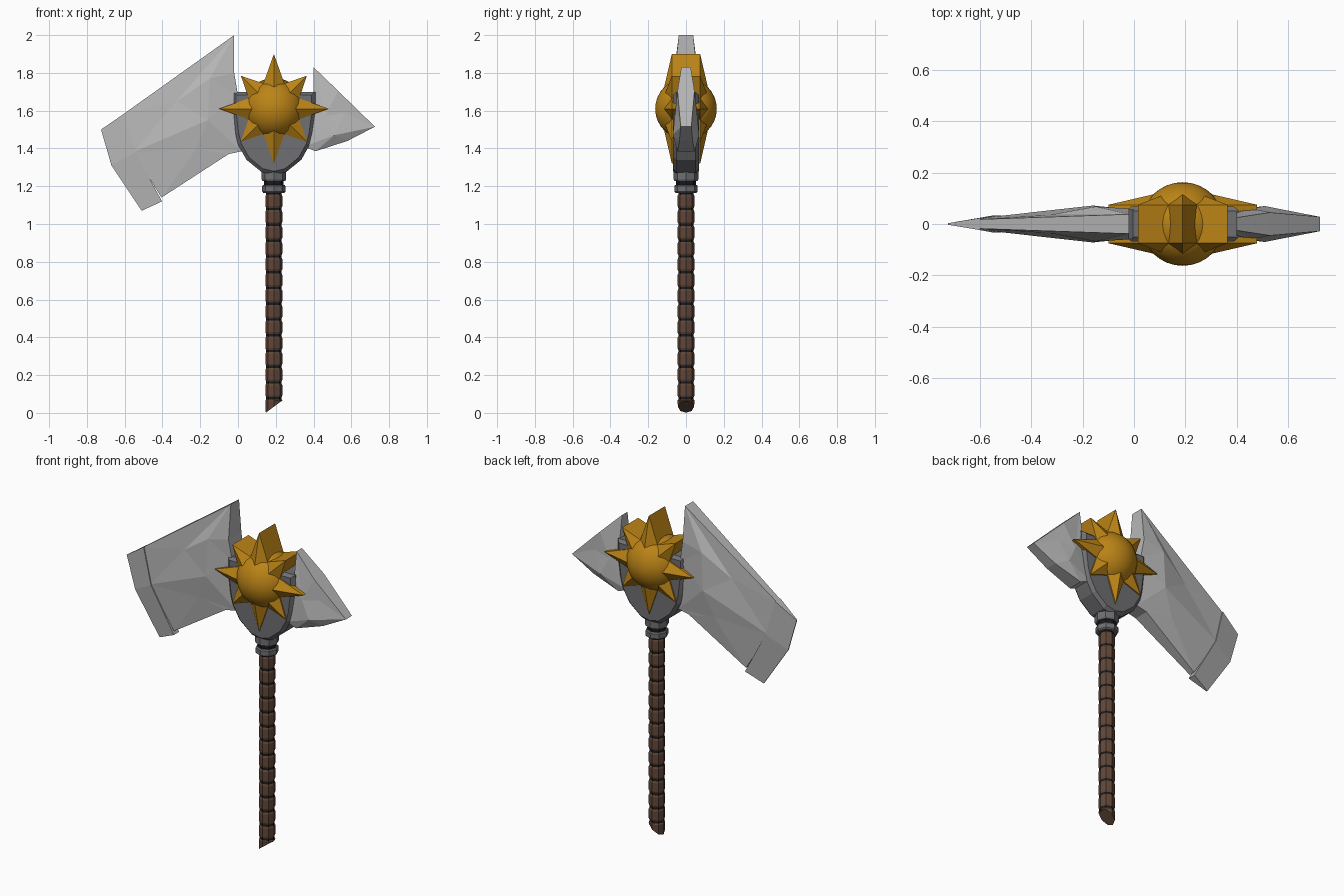
import bpy, bmesh, math
from mathutils import Vector

if "Cube" in bpy.data.objects:
    bpy.data.objects.remove(bpy.data.objects["Cube"])

CX, CZ = 0.19, 1.61          # haft axis and emblem centre


def material(name, rgb):
    m = bpy.data.materials.new(name)
    m.diffuse_color = (*rgb, 1)
    m.use_nodes = True
    m.node_tree.nodes["Principled BSDF"].inputs["Base Color"].default_value = m.diffuse_color
    return m


GOLD = material("gold", (0.50, 0.23, 0.008))
WOOD = material("brown_wrap", (0.12, 0.062, 0.04))
BLACK = material("black", (0.01, 0.01, 0.01))
STEEL = material("dark_steel", (0.16, 0.16, 0.17))
BLADE = material("bright_steel", (0.48, 0.48, 0.48))


def finish(bm, name, mat):
    bmesh.ops.remove_doubles(bm, verts=bm.verts, dist=1e-4)
    bmesh.ops.recalc_face_normals(bm, faces=bm.faces)
    me = bpy.data.meshes.new(name)
    bm.to_mesh(me)
    bm.free()
    ob = bpy.data.objects.new(name, me)
    bpy.context.collection.objects.link(ob)
    me.materials.append(mat)
    return ob


def two_sided(name, pts, faces, mat):
    """Front panel of (x, z, half thickness) points, mirrored in y and joined at the rim."""
    bm = bmesh.new()
    f = [bm.verts.new((x, -t, z)) for x, z, t in pts]
    b = [bm.verts.new((x, t, z)) for x, z, t in pts]
    for idx in faces:
        bm.faces.new([f[i] for i in idx])
        bm.faces.new([b[i] for i in reversed(idx)])
    edges = [(i, j) for idx in faces for i, j in zip(idx, idx[1:] + idx[:1])]
    for i, j in edges:
        if (j, i) not in edges:
            bm.faces.new([f[j], f[i], b[i], b[j]])
    return finish(bm, name, mat)


def lathe(name, profile, mat, sides=8, slant=0.0):
    """Closed solid turned round the haft axis; slant tilts the lowest ring."""
    bm = bmesh.new()
    rings = []
    for k, (r, z) in enumerate(profile):
        ring = []
        for s in range(sides):
            a = 2 * math.pi * s / sides
            dx = r * math.cos(a)
            ring.append(bm.verts.new((CX + dx, r * math.sin(a),
                                      z + (slant * dx if k == 0 else 0))))
        rings.append(ring)
    for lo, hi in zip(rings, rings[1:]):
        for s in range(sides):
            t = (s + 1) % sides
            bm.faces.new([lo[s], lo[t], hi[t], hi[s]])
    bm.faces.new(rings[0][::-1])
    bm.faces.new(rings[-1])
    return finish(bm, name, mat)


# Haft: dark core, wrapped segments, slanted butt
lathe("haft_core", [(0.041, 0.06), (0.041, 1.25)], BLACK)
STEP, Z0 = 0.0835, 0.077
for i in range(13):
    z = Z0 + STEP * i
    lathe(f"haft_wrap_{i + 1}", [(0.041, z + 0.006), (0.045, z + 0.016),
                                 (0.045, z + STEP - 0.016), (0.041, z + STEP - 0.006)], WOOD)
lathe("haft_butt", [(0.043, 0.033), (0.045, 0.066), (0.041, 0.072)], WOOD, slant=0.75)

# Collars under the head
lathe("collar_lower", [(0.056, 1.165), (0.062, 1.172), (0.062, 1.200), (0.056, 1.207)], STEEL)
lathe("collar_gap", [(0.052, 1.20), (0.052, 1.235)], BLACK)
lathe("collar_upper", [(0.060, 1.228), (0.065, 1.236), (0.065, 1.29)], STEEL)

# Shield-shaped head block with a chamfered rim
half = [(0.22, 1.70), (0.22, 1.60), (0.205, 1.48), (0.19, 1.42), (0.145, 1.34), (0.065, 1.275)]
outline = [(CX + x, z) for x, z in half] + [(CX, 1.26)] + [(CX - x, z) for x, z in half[::-1]]
n = len(outline)
inner = [(CX + (x - CX) * 0.91, 1.5 + (z - 1.5) * 0.92) for x, z in outline]
two_sided("head_block",
          [(x, z, 0.05) for x, z in outline] + [(x, z, 0.068) for x, z in inner],
          [[i, (i + 1) % n, n + (i + 1) % n, n + i] for i in range(n)] + [list(range(n, 2 * n))],
          STEEL)

# Eight-pointed sunburst running through the head, ridged on both sides
star = []
for k in range(16):
    r = 0.145 if k % 2 else (0.29 if k % 4 == 0 else 0.247)
    a = math.pi / 2 - k * math.pi / 8
    star.append((CX + r * math.cos(a), CZ + r * math.sin(a), 0.075))
star.append((CX, CZ, 0.142))
two_sided("sunburst", star, [[k, (k + 1) % 16, 16] for k in range(16)], GOLD)

# Round boss in the middle of the sunburst
bpy.ops.mesh.primitive_uv_sphere_add(segments=32, ring_count=16, radius=0.163,
                                     location=(CX, 0, CZ), rotation=(math.pi / 2, 0, 0))
boss = bpy.context.object
boss.name = "boss"
boss.data.materials.append(GOLD)
bpy.ops.object.shade_smooth()

# Large faceted axe blade
two_sided("axe_blade", [
    (-0.02, 2.00, 0.038), (-0.605, 1.583, 0.018), (-0.555, 1.38, 0.028), (-0.405, 1.14, 0.018),
    (-0.05, 1.37, 0.045), (0.02, 1.385, 0.045), (0.0, 1.68, 0.055), (-0.02, 1.80, 0.06),
    (-0.325, 1.65, 0.036), (-0.15, 1.77, 0.068), (-0.16, 1.55, 0.072), (-0.22, 1.40, 0.05)],
    [[0, 1, 8], [0, 8, 9], [0, 9, 7], [1, 2, 8], [2, 10, 8], [8, 10, 9], [9, 10, 6], [9, 6, 7],
     [2, 11, 10], [2, 3, 11], [3, 4, 11], [4, 5, 11], [5, 10, 11], [5, 6, 10]], BLADE)

# Sharpened cutting edge, a step thicker than the blade
two_sided("cutting_edge", [
    (-0.60, 1.586, 0.024), (-0.545, 1.38, 0.034), (-0.402, 1.12, 0.024),
    (-0.51, 1.07, 0.003), (-0.67, 1.31, 0.003), (-0.725, 1.50, 0.003)],
    [[0, 1, 4, 5], [1, 2, 3, 4]], BLADE)

# Short pointed blade on the other side
two_sided("rear_spike", [
    (0.40, 1.83, 0.025), (0.53, 1.705, 0.045), (0.725, 1.515, 0.028), (0.58, 1.44, 0.035),
    (0.41, 1.385, 0.045), (0.35, 1.41, 0.05), (0.40, 1.70, 0.045),
    (0.565, 1.59, 0.045), (0.46, 1.57, 0.06), (0.51, 1.47, 0.07)],
    [[0, 1, 8], [0, 8, 6], [1, 7, 8], [1, 2, 7], [2, 9, 7], [7, 9, 8], [2, 3, 9],
     [3, 4, 9], [4, 5, 9], [5, 8, 9], [5, 6, 8]], BLADE)
